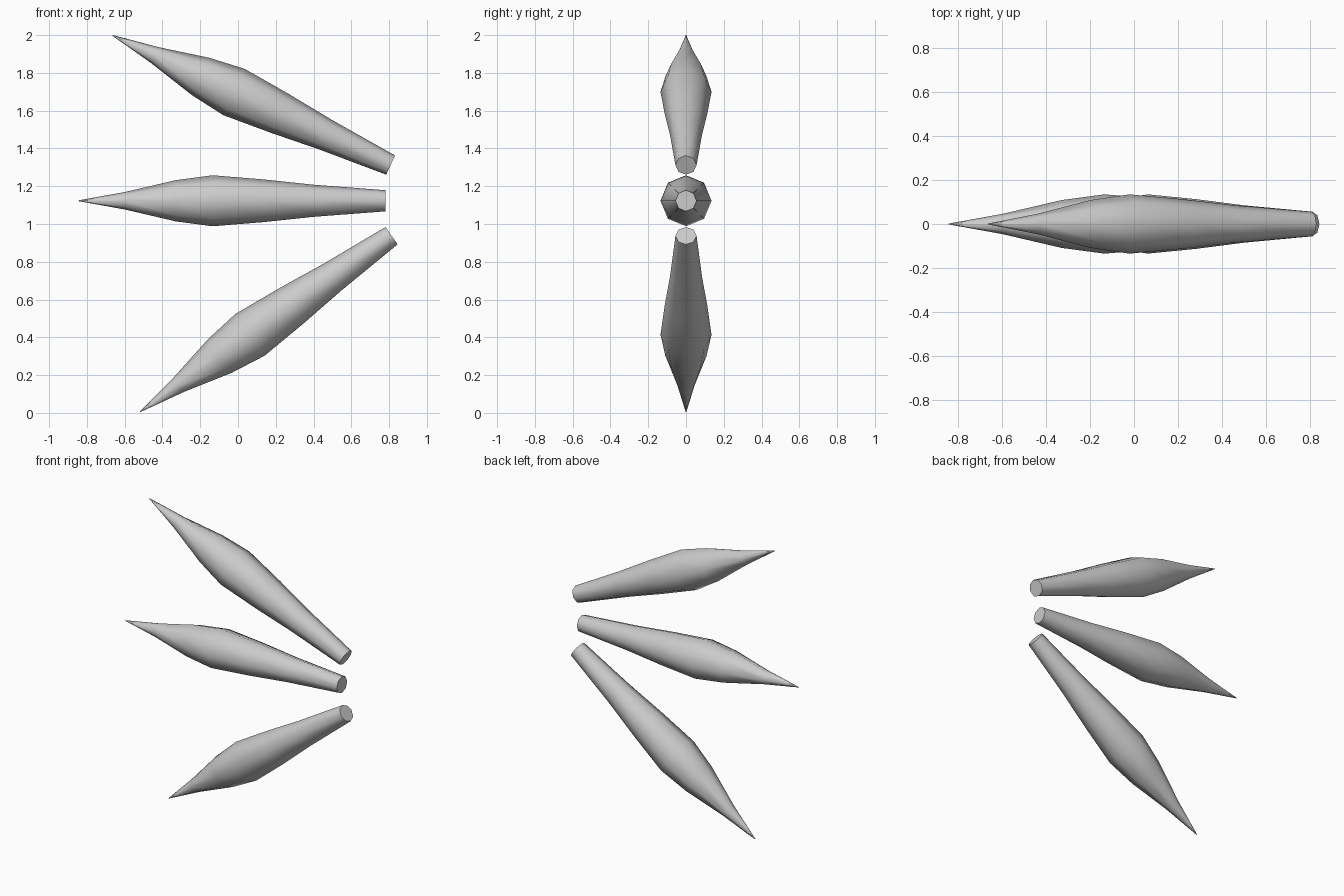
import bpy, bmesh, math
from mathutils import Matrix, Vector

if "Cube" in bpy.data.objects:
    bpy.data.objects.remove(bpy.data.objects["Cube"])

SIDES = 8
# Distance from the blunt end and radius of each ring
PROFILE = [(0.0, 0.056), (0.38, 0.085), (0.645, 0.113), (0.915, 0.135),
           (1.11, 0.109), (1.38, 0.046), (1.625, 0.002)]

grey = bpy.data.materials.new("light grey")
grey.diffuse_color = (0.6, 0.6, 0.6, 1)
grey.use_nodes = True
grey.node_tree.nodes["Principled BSDF"].inputs["Base Color"].default_value = grey.diffuse_color


def spike(name, base_x, base_z, tilt):
    """Tapered eight-sided spike pointing to -x, tilted up by tilt degrees."""
    bm = bmesh.new()
    rings = []
    for d, r in PROFILE:
        rings.append([bm.verts.new((-d, r * math.sin(a), r * math.cos(a)))
                      for a in (2 * math.pi * i / SIDES for i in range(SIDES))])
    for a, b in zip(rings, rings[1:]):
        for i in range(SIDES):
            j = (i + 1) % SIDES
            bm.faces.new((a[i], a[j], b[j], b[i]))
    # Blunt cap and tiny tip cap
    bm.faces.new(rings[0])
    bm.faces.new(rings[-1])
    bmesh.ops.recalc_face_normals(bm, faces=bm.faces)
    bm.transform(Matrix.Translation(Vector((base_x, 0, base_z)))
                 @ Matrix.Rotation(math.radians(tilt), 4, 'Y'))
    mesh = bpy.data.meshes.new(name)
    bm.to_mesh(mesh)
    bm.free()
    mesh.materials.append(grey)
    obj = bpy.data.objects.new(name, mesh)
    bpy.context.collection.objects.link(obj)
    bpy.ops.object.select_all(action='DESELECT')
    obj.select_set(True)
    bpy.context.view_layer.objects.active = obj
    bpy.ops.object.shade_smooth_by_angle(angle=math.radians(60))


# Fan of three spikes
spike("upper_spike", 0.808, 1.312, 25)
spike("middle_spike", 0.78, 1.123, 0)
spike("lower_spike", 0.813, 0.938, -35)
